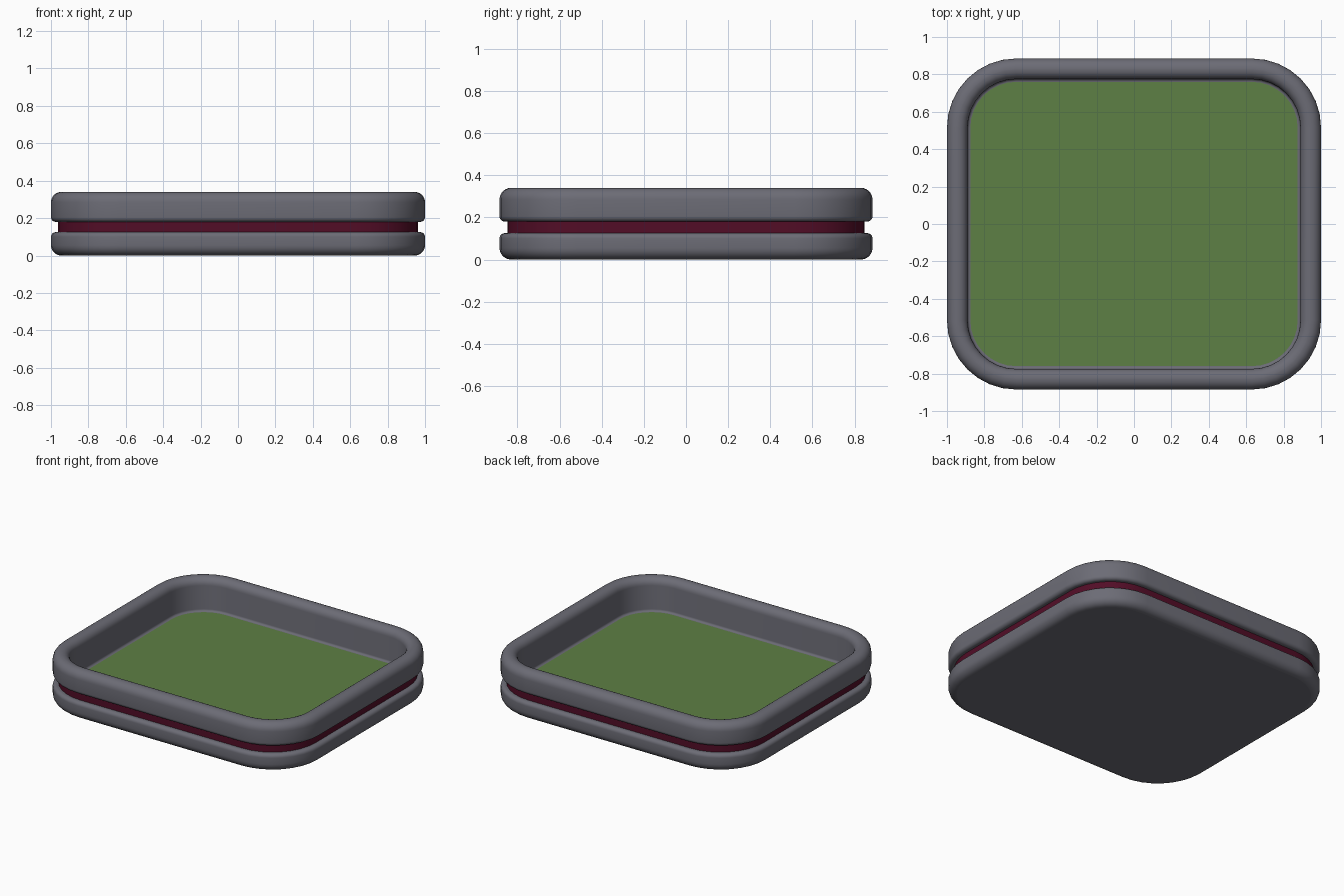
import bpy, bmesh
from math import sin, cos, radians

cube = bpy.data.objects.get("Cube")
if cube:
    bpy.data.objects.remove(cube, do_unlink=True)

HALF_X, HALF_Y, CORNER = 1.0, 0.885, 0.37
HEIGHT, FLOOR_Z = 0.34, 0.11
GROOVE_LOW, GROOVE_HIGH, GROOVE_DEPTH = 0.125, 0.18, 0.037
WALL = 0.11


def material(name, color):
    m = bpy.data.materials.new(name)
    m.use_nodes = True
    m.diffuse_color = (*color, 1)
    m.node_tree.nodes["Principled BSDF"].inputs["Base Color"].default_value = (*color, 1)
    return m


grey = material("slate grey", (0.15, 0.15, 0.18))
red = material("dark wine red", (0.085, 0.004, 0.02))
green = material("felt green", (0.11, 0.215, 0.058))


def outline(inset, segments=8):
    """Rounded rectangle, shrunk by the inset, counter-clockwise."""
    points = []
    radius = CORNER - inset
    for k, (sx, sy) in enumerate(((1, 1), (-1, 1), (-1, -1), (1, -1))):
        for i in range(segments + 1):
            a = radians(90 * (k + i / segments))
            points.append((sx * (HALF_X - CORNER) + radius * cos(a),
                           sy * (HALF_Y - CORNER) + radius * sin(a)))
    return points


def arc(inset, z, radius, start, end, steps=6):
    """Fillet in the (inset, z) cross-section."""
    angles = [radians(start + (end - start) * i / steps) for i in range(steps + 1)]
    return [(inset - radius * cos(a), z + radius * sin(a)) for a in angles]


def loft(name, profile, mat, cap=None):
    """Sweep the cross-section round the outline, with an optional flat cap."""
    bm = bmesh.new()
    rings = [[bm.verts.new((x, y, z)) for x, y in outline(d)] for d, z in profile]
    for a, b in zip(rings, rings[1:]):
        for i in range(len(a)):
            j = (i + 1) % len(a)
            bm.faces.new((a[i], a[j], b[j], b[i]))
    if cap == "bottom":
        bm.faces.new(rings[0][::-1])
    elif cap == "top":
        bm.faces.new(rings[-1])
    mesh = bpy.data.meshes.new(name)
    bm.to_mesh(mesh)
    bm.free()
    mesh.materials.append(mat)
    obj = bpy.data.objects.new(name, mesh)
    bpy.context.collection.objects.link(obj)
    bpy.ops.object.select_all(action="DESELECT")
    obj.select_set(True)
    bpy.context.view_layer.objects.active = obj
    bpy.ops.object.shade_smooth_by_angle(angle=radians(35))
    for face in mesh.polygons:
        if len(face.vertices) > 4:
            face.use_smooth = False
    return obj


EDGE, INNER, LIP, FOOT = 0.055, 0.05, 0.025, 0.015

# Base below the groove, closed underneath
loft("lower_base",
     arc(EDGE, EDGE, EDGE, -90, 0)
     + arc(LIP, GROOVE_LOW - LIP, LIP, 0, 90)
     + [(GROOVE_DEPTH, GROOVE_LOW)], grey, "bottom")

# Coloured band in the groove
loft("groove_band", [(GROOVE_DEPTH, GROOVE_LOW), (GROOVE_DEPTH, GROOVE_HIGH)], red)

# Upper rim: lip, outer wall, rounded top, inner wall, small foot at the floor
loft("upper_rim",
     [(GROOVE_DEPTH, GROOVE_HIGH)]
     + arc(LIP, GROOVE_HIGH + LIP, LIP, -90, 0)
     + arc(EDGE, HEIGHT - EDGE, EDGE, 0, 90)
     + arc(WALL - INNER, HEIGHT - INNER, INNER, 90, 180)
     + arc(WALL + FOOT, FLOOR_Z + FOOT, FOOT, 0, -90), grey)

# Flat inlaid floor
loft("floor_panel", [(WALL + FOOT, FLOOR_Z)], green, "top")
